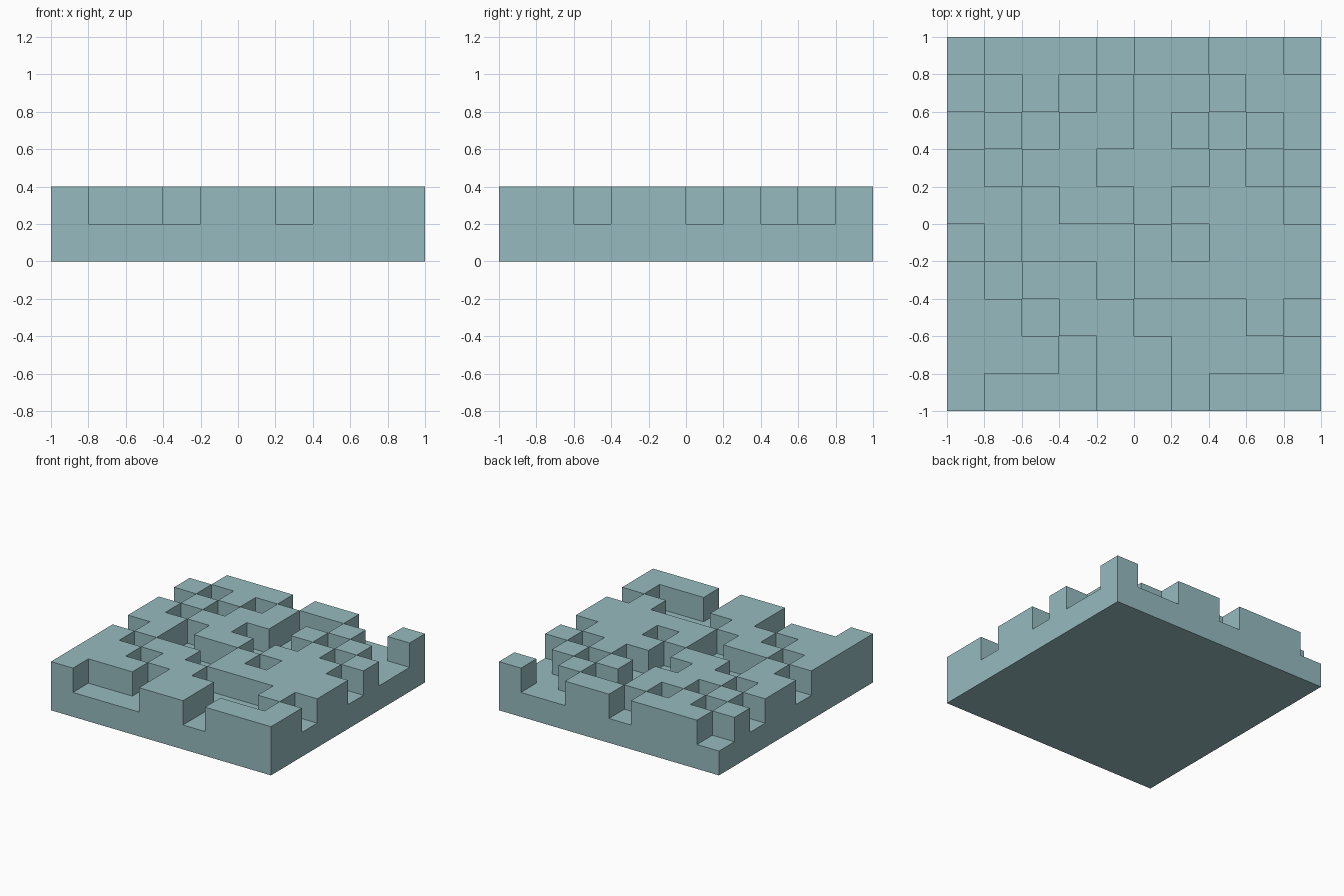
import bpy, bmesh

cube = bpy.data.objects.get("Cube")
if cube:
    bpy.data.objects.remove(cube)

# Layout of the tiles, back row first: H is raised, L is low
LAYOUT = """
LHHHLHHLLH
HLHLHLLHLL
LHLHHLHLHL
HLHHLLLHLH
HHLHHLHHHL
LHLLLHLHHH
HLHHLHHHHH
HHLHHLLLHL
HHHLHHLLLH
HLLLHHLHHH
""".split()
COUNT = len(LAYOUT)
TILE = 2 / COUNT

# Flat blue-grey colour
mat = bpy.data.materials.new("pale_teal")
mat.use_nodes = True
color = (0.305, 0.497, 0.521, 1)
mat.diffuse_color = color
bsdf = next(n for n in mat.node_tree.nodes if n.type == "BSDF_PRINCIPLED")
bsdf.inputs["Base Color"].default_value = color


def is_raised(face):
    c = face.calc_center_median()
    return LAYOUT[int((1 - c.y) / TILE)][int((c.x + 1) / TILE)] == "H"


# Slab: a tiled top, side walls and a single bottom face
bm = bmesh.new()
bmesh.ops.create_grid(bm, x_segments=COUNT, y_segments=COUNT, size=1)
bmesh.ops.translate(bm, verts=bm.verts, vec=(0, 0, TILE))
raised = [f for f in bm.faces if is_raised(f)]
rim = [e for e in bm.edges if e.is_boundary]
walls = bmesh.ops.extrude_edge_only(bm, edges=rim)["geom"]
bmesh.ops.translate(bm, vec=(0, 0, -TILE),
                    verts=[v for v in walls if isinstance(v, bmesh.types.BMVert)])
bmesh.ops.edgeloop_fill(bm, edges=[e for e in bm.edges if e.is_boundary])
bmesh.ops.recalc_face_normals(bm, faces=bm.faces)

# Raised tiles: extruded up from the slab
top = bmesh.ops.extrude_face_region(bm, geom=raised)["geom"]
bmesh.ops.translate(bm, vec=(0, 0, TILE),
                    verts=[v for v in top if isinstance(v, bmesh.types.BMVert)])
leftover = [f for f in raised if f.is_valid]
if leftover:
    bmesh.ops.delete(bm, geom=leftover, context="FACES")

mesh = bpy.data.meshes.new("terrain_block")
bm.to_mesh(mesh)
bm.free()
mesh.materials.append(mat)
bpy.context.collection.objects.link(bpy.data.objects.new("terrain_block", mesh))
